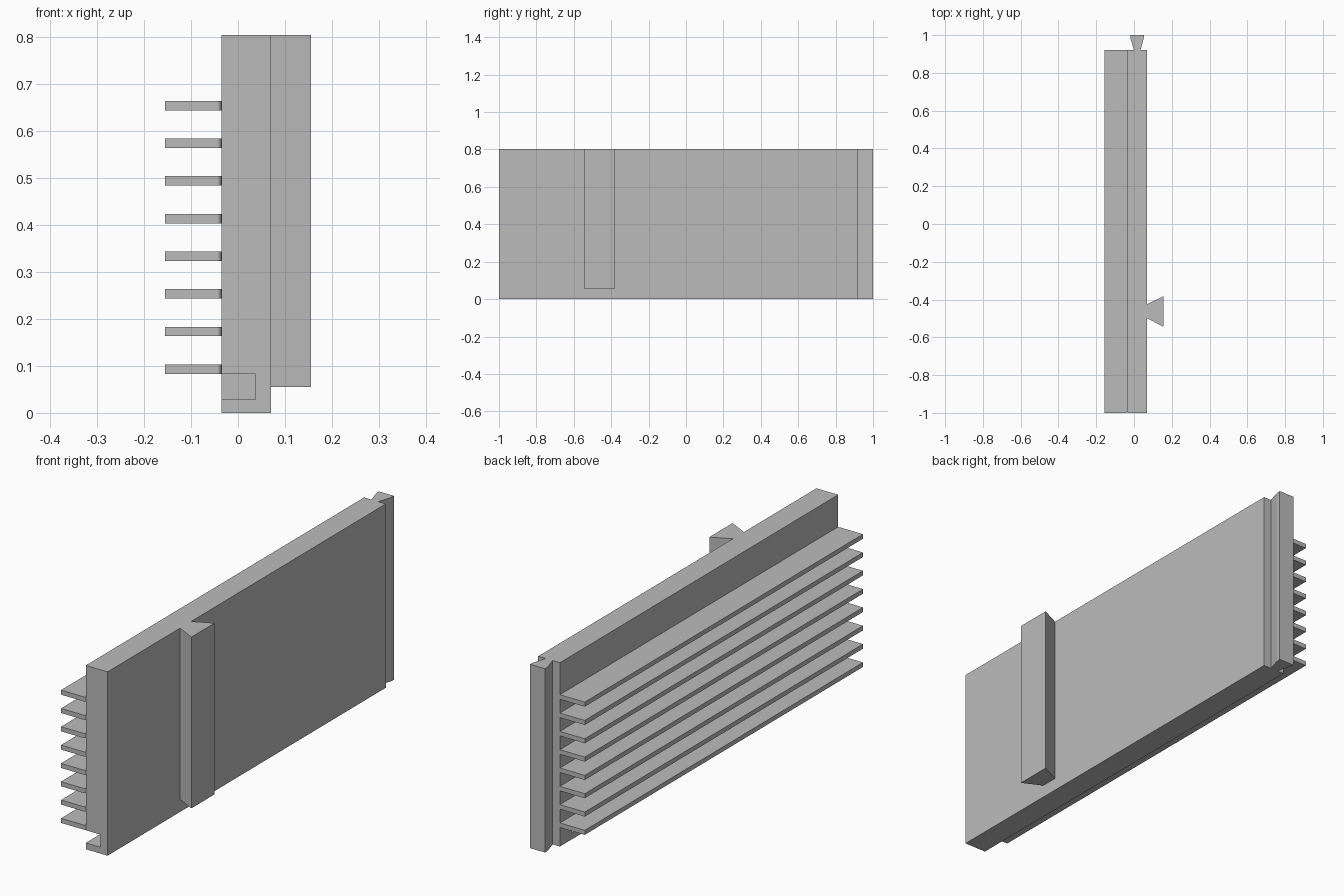
import bpy, bmesh, math

cube = bpy.data.objects.get("Cube")
if cube:
    bpy.data.objects.remove(cube, do_unlink=True)

grey = bpy.data.materials.new("plain grey")
grey.use_nodes = True
colour = (0.5, 0.5, 0.5, 1)
grey.diffuse_color = colour
grey.node_tree.nodes["Principled BSDF"].inputs["Base Color"].default_value = colour


def prism(name, outline, z0, z1):
    """Extrude an x-y outline from z0 up to z1."""
    bm = bmesh.new()
    base = bm.faces.new([bm.verts.new((x, y, z0)) for x, y in outline])
    new = bmesh.ops.extrude_face_region(bm, geom=[base])["geom"]
    top = [v for v in new if isinstance(v, bmesh.types.BMVert)]
    bmesh.ops.translate(bm, verts=top, vec=(0, 0, z1 - z0))
    bmesh.ops.recalc_face_normals(bm, faces=bm.faces)
    mesh = bpy.data.meshes.new(name)
    bm.to_mesh(mesh)
    bm.free()
    mesh.materials.append(grey)
    obj = bpy.data.objects.new(name, mesh)
    bpy.context.collection.objects.link(obj)
    return obj


def rectangle(x0, x1, y0, y1):
    return [(x0, y0), (x1, y0), (x1, y1), (x0, y1)]


HEIGHT = 0.803
LEFT, RIGHT = -0.035, 0.07      # main panel faces
FRONT, BACK = -1.0, 0.92        # main panel ends

# Main panel with a blind groove low on the finned side
panel = prism("panel", rectangle(LEFT, RIGHT, FRONT, BACK), 0, HEIGHT)
cutter = prism("groove_cutter", rectangle(-0.1, 0.037, -1.1, 0.84), 0.028, 0.083)
cutter.hide_render = True
cutter.hide_viewport = True
groove = panel.modifiers.new("groove", "BOOLEAN")
groove.operation = "DIFFERENCE"
groove.solver = "EXACT"
groove.object = cutter

# Dovetail rail on the side face
prism("side_dovetail",
      [(RIGHT, -0.50), (0.155, -0.543), (0.155, -0.383), (RIGHT, -0.424)],
      0.055, HEIGHT)

# Dovetail tongue on the back end
prism("end_dovetail",
      [(0, BACK), (0.034, BACK), (0.051, 0.98), (0.053, 1.0),
       (-0.02, 1.0), (-0.018, 0.98)],
      0, HEIGHT)

# Cooling fins, each with a rounded relief where it meets the panel
radius = 0.01
arc = [(LEFT - radius + radius * math.sin(a), FRONT + radius - radius * math.cos(a))
       for a in (math.pi / 2 * i / 6 for i in range(7))]
fin_outline = [(-0.155, FRONT)] + arc + [(LEFT, BACK), (-0.155, BACK)]
for i in range(8):
    z = 0.083 + 0.08 * i
    prism(f"fin_{i + 1}", fin_outline, z, z + 0.02)
